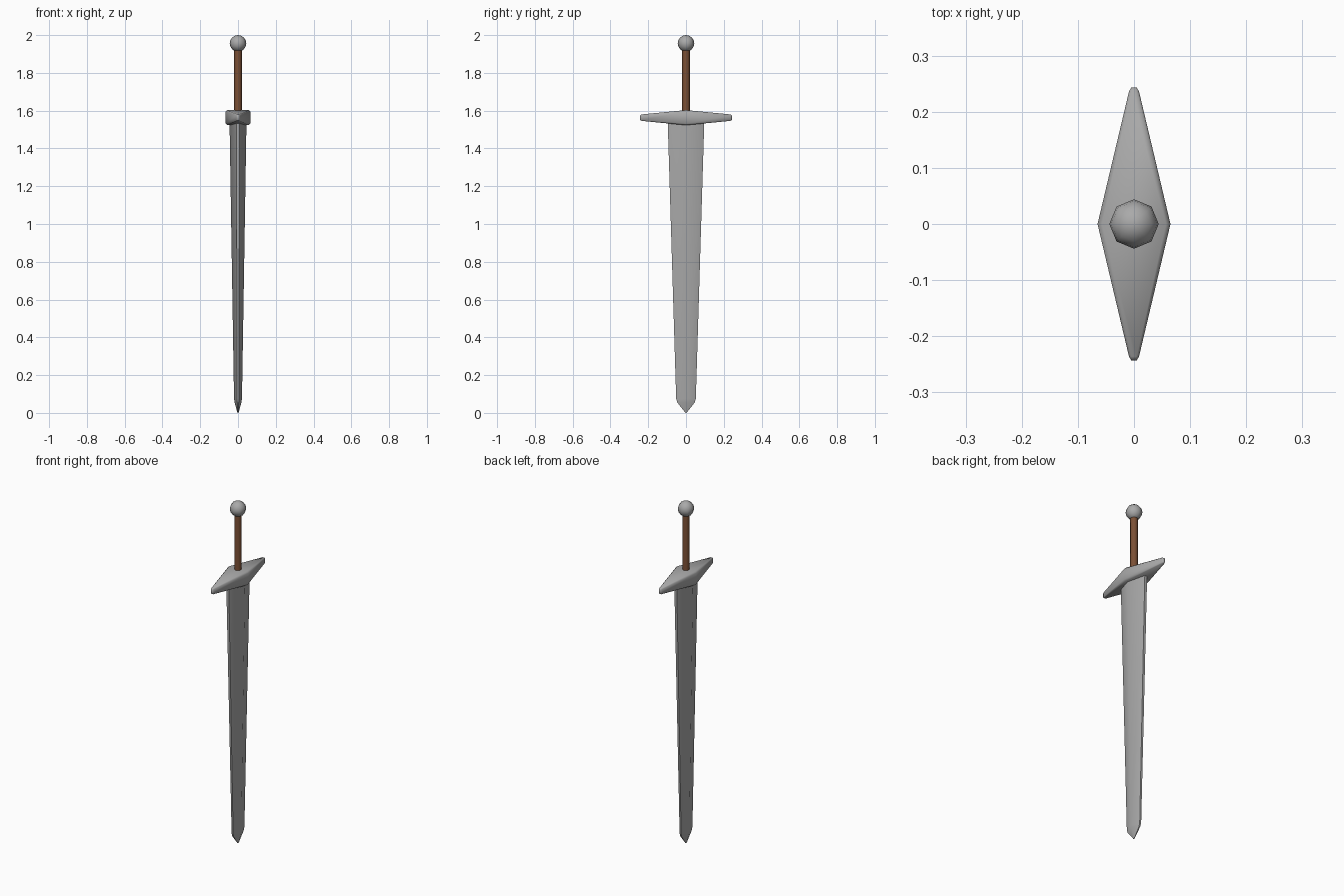
import bpy, bmesh
from math import radians

cube = bpy.data.objects.get("Cube")
if cube:
    bpy.data.objects.remove(cube, do_unlink=True)


def material(name, color):
    mat = bpy.data.materials.new(name)
    mat.use_nodes = True
    mat.diffuse_color = color
    mat.node_tree.nodes["Principled BSDF"].inputs["Base Color"].default_value = color
    return mat


steel = material("steel grey", (0.4, 0.4, 0.4, 1))
leather = material("leather brown", (0.2, 0.08, 0.035, 1))


def finish(obj, name, mat, angle):
    obj.name = name
    obj.data.materials.clear()
    obj.data.materials.append(mat)
    bpy.ops.object.select_all(action='DESELECT')
    obj.select_set(True)
    bpy.context.view_layer.objects.active = obj
    bpy.ops.object.shade_smooth_by_angle(angle=radians(angle))


def loft(name, rings, mat, angle):
    """Skin a list of equal-length point rings and cap both ends."""
    bm = bmesh.new()
    loops = [[bm.verts.new(p) for p in ring] for ring in rings]
    n = len(loops[0])
    for a, b in zip(loops, loops[1:]):
        for i in range(n):
            j = (i + 1) % n
            bm.faces.new((a[i], a[j], b[j], b[i]))
    bm.faces.new(loops[0])
    bm.faces.new(loops[-1])
    bmesh.ops.recalc_face_normals(bm, faces=bm.faces)
    mesh = bpy.data.meshes.new(name)
    bm.to_mesh(mesh)
    bm.free()
    obj = bpy.data.objects.new(name, mesh)
    bpy.context.collection.objects.link(obj)
    finish(obj, name, mat, angle)


# Blade: blunt-edged diamond section tapering to the point
def blade_ring(z, x, y, edge):
    return [(x, 0, z), (edge, y, z), (-edge, y, z),
            (-x, 0, z), (-edge, -y, z), (edge, -y, z)]


loft("blade", [blade_ring(0, 0.003, 0.003, 0.001),
               blade_ring(0.055, 0.018, 0.046, 0.004),
               blade_ring(0.075, 0.021, 0.052, 0.005),
               blade_ring(1.55, 0.045, 0.097, 0.008)], steel, 60)


# Crossguard: bevelled box sections, wide in the middle and narrow at the tips
def guard_ring(y, x, h, b):
    mid = 1.563
    corners = [(x, h - b), (x - b, h), (b - x, h), (-x, h - b),
               (-x, b - h), (b - x, -h), (x - b, -h), (x, b - h)]
    return [(cx, y, mid + cz) for cx, cz in corners]


loft("crossguard", [guard_ring(-0.243, 0.005, 0.012, 0.002),
                    guard_ring(-0.236, 0.009, 0.017, 0.004),
                    guard_ring(0, 0.065, 0.04, 0.008),
                    guard_ring(0.236, 0.009, 0.017, 0.004),
                    guard_ring(0.243, 0.005, 0.012, 0.002)], steel, 60)

# Grip
bpy.ops.mesh.primitive_cylinder_add(vertices=8, radius=0.02, depth=0.34,
                                    location=(0, 0, 1.76))
finish(bpy.context.object, "grip", leather, 60)

# Pommel
bpy.ops.mesh.primitive_uv_sphere_add(segments=8, ring_count=8, radius=0.044,
                                     location=(0, 0, 1.956))
finish(bpy.context.object, "pommel", steel, 60)
